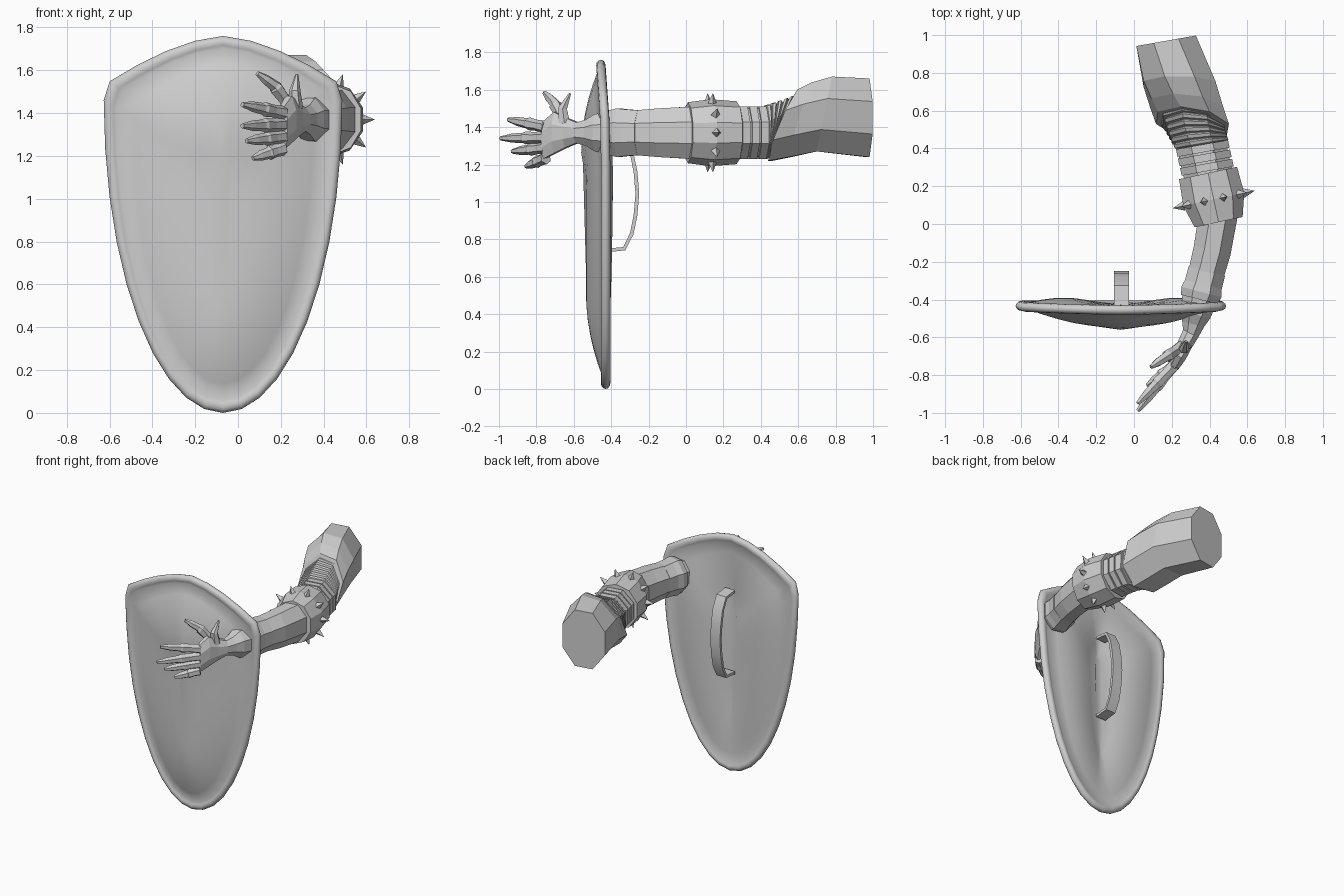
import bpy
import bmesh
from math import cos, sin, pi, radians, atan2
from mathutils import Matrix, Vector

default_cube = bpy.data.objects.get("Cube")
if default_cube:
    bpy.data.objects.remove(default_cube)

grey = (0.62, 0.62, 0.62, 1)
material = bpy.data.materials.new("plain grey")
material.use_nodes = True
material.diffuse_color = grey
material.node_tree.nodes["Principled BSDF"].inputs["Base Color"].default_value = grey

side_axis = Vector((1, 0, 0))
up_axis = Vector((0, 0, 1))


def finish(name, mesh_builder, smooth_angle=None):
    bmesh.ops.recalc_face_normals(mesh_builder, faces=mesh_builder.faces)
    mesh = bpy.data.meshes.new(name)
    mesh_builder.to_mesh(mesh)
    mesh_builder.free()
    mesh.materials.append(material)
    part = bpy.data.objects.new(name, mesh)
    bpy.context.collection.objects.link(part)
    if smooth_angle:
        bpy.ops.object.select_all(action='DESELECT')
        part.select_set(True)
        bpy.context.view_layer.objects.active = part
        bpy.ops.object.shade_smooth_by_angle(angle=radians(smooth_angle))


def skin(name, rings, smooth_angle=None):
    """Bridge equal point rings and cap both ends."""
    builder = bmesh.new()
    rows = [[builder.verts.new(point) for point in ring] for ring in rings]
    count = len(rows[0])
    for row, following in zip(rows, rows[1:]):
        for i in range(count):
            j = (i + 1) % count
            builder.faces.new((row[i], row[j], following[j], following[i]))
    builder.faces.new(rows[0])
    builder.faces.new(rows[-1])
    finish(name, builder, smooth_angle)


def polygon(centre, across, upward, sides):
    """Regular ring whose flat sides touch the two half-size vectors."""
    corner = 1 / cos(pi / sides)
    angles = [(i + 0.5) * 2 * pi / sides for i in range(sides)]
    return [centre + corner * (across * cos(angle) + upward * sin(angle)) for angle in angles]


def tube(name, points, sizes, upward, sides, smooth_angle=None):
    """Sweep a polygon along points; each size is (across, upward)."""
    points = [Vector(point) for point in points]
    rings = []
    for i, (point, (width, height)) in enumerate(zip(points, sizes)):
        tangent = points[min(i + 1, len(points) - 1)] - points[max(i - 1, 0)]
        across = tangent.cross(upward).normalized()
        rings.append(polygon(point, across * width,
                             across.cross(tangent).normalized() * height, sides))
    skin(name, rings, smooth_angle)


# Arm centreline from knuckles to shoulder, seen from above
spine = [(0.2, -0.77), (0.3, -0.58), (0.45, 0), (0.36, 0.42), (0.3, 0.55), (0.17, 0.97)]
arm_height = 1.37


def spine_at(y):
    """Centreline x and the turn of the cross-section at y."""
    for (x_start, y_start), (x_end, y_end) in zip(spine, spine[1:]):
        if y <= y_end:
            break
    slope = (x_end - x_start) / (y_end - y_start)
    return x_start + slope * (y - y_start), -atan2(slope, 1)


def section(y, width, height, z=arm_height, lean=0, turn=None, sides=8):
    x, spine_turn = spine_at(y)
    angle = spine_turn if turn is None else radians(turn)
    across = Vector((cos(angle), sin(angle), 0))
    forward = up_axis.cross(across)
    return polygon(Vector((x, y, z)), across * width, up_axis * height + forward * lean, sides)


# Shield outline: elliptical sides below, a low pointed arch above
shield_x = -0.07
shield_half = 0.557
corner_z = 1.46
arch_steps = 4
side_steps = 10
half_outline = []
for i in range(1, arch_steps + 1):
    share = 0.95 * i / arch_steps
    half_outline.append((shield_half * share, 1.53 + 0.23 * (1 - share ** 1.6)))
for i in range(side_steps):
    angle = i / side_steps * pi / 2
    half_outline.append((shield_half * cos(angle), corner_z * (1 - sin(angle))))
outline = [(0, 1.76)] + half_outline + [(0, 0)]
outline += [(-x, z) for x, z in reversed(half_outline)]


def shield_ring(inset, depth, side_bulge=0):
    ring = []
    for x, z in outline:
        rim_y = -0.43 - 0.07 * max(0, z - 1.4)
        ring.append((shield_x + x * (1 - inset / shield_half),
                     rim_y + depth + side_bulge * abs(x) / shield_half,
                     0.9 + (z - 0.9) * (1 - inset / 0.9)))
    return ring


# Shield: hollow back, round rim and domed front
face_steps = 6
shares = [i / face_steps for i in range(face_steps + 1)]
shield_rings = []
for share in reversed(shares):
    shield_rings.append(shield_ring(0.06 + 0.46 * share, 0.015 - 0.03 * share,
                                    0.04 * sin(pi * share)))
for i in range(-4, 5):
    angle = radians(30 * i)
    shield_rings.append(shield_ring(0.03 - 0.03 * cos(angle), -0.025 * sin(angle)))
for share in shares:
    shield_rings.append(shield_ring(0.06 + 0.46 * share, -0.015 - 0.09 * share * (2 - share)))
skin("shield", shield_rings, 60)

# Shield handle: bowed strap mirrored about its middle
grip_middle = 1.045
lower_grip = [(-0.43, 0.74), (-0.33, 0.75), (-0.29, 0.83), (-0.27, 0.93)]
grip = lower_grip + [(-0.26, grip_middle)]
grip += [(y, 2 * grip_middle - z) for y, z in reversed(lower_grip)]
tube("shield_handle", [(-0.066, y, z) for y, z in grip], [(0.01, 0.04)] * len(grip),
     side_axis, 4, 40)

# Upper arm, leaning more towards its slanted elbow opening
shoulder_y = 0.97
upper_arm = []
for y, width, height, z in ((0.53, 0.19, 0.19, 1.41), (0.62, 0.19, 0.2, 1.44),
                            (0.74, 0.19, 0.2, 1.47), (shoulder_y, 0.16, 0.21, 1.45)):
    below = shoulder_y - y
    upper_arm.append(section(y, width, height, z, 0.18 * below, 10 - 45 * below))
skin("upper_arm", upper_arm)

# Elbow bellows: stepped ridges fanning into the opening
ridges = 6
bellows = []
for i in range(ridges):
    for offset, swell in ((0, 0), (0.2, 0.012), (0.7, 0.012), (0.9, 0)):
        share = (i + offset) / ridges
        bellows.append(section(0.42 + 0.12 * share, 0.13 + 0.02 * share + swell,
                               0.13 + 0.03 * share + swell, arm_height + 0.04 * share,
                               0.08 * share, 10 - 20 * share))
skin("elbow_bellows", bellows)

# Elbow sleeve and straps
skin("elbow_sleeve", [section(y, 0.13, 0.13, turn=10) for y in (0.24, 0.44)])
for i in range(3):
    middle = 0.3 + 0.05 * i
    skin(f"elbow_strap_{i + 1}",
         [section(middle + edge, 0.14, 0.14, turn=10) for edge in (-0.02, 0.02)])

# Bracer with a ring of spikes
spike_count = 10
skin("bracer", [section(y, width, height, sides=spike_count) for y, width, height in
                ((0.01, 0.13, 0.155), (0.13, 0.165, 0.17), (0.27, 0.157, 0.16))])
spikes = bmesh.new()
spike_y = 0.13
spike_x, bracer_turn = spine_at(spike_y)
bracer_centre = Vector((spike_x, spike_y, arm_height))
bracer_across = Vector((cos(bracer_turn), sin(bracer_turn), 0))
for i in range(spike_count):
    angle = 2 * pi * i / spike_count
    outward = bracer_across * cos(angle) + up_axis * sin(angle)
    place = Matrix.Translation(bracer_centre + outward * 0.19)
    aim = outward.to_track_quat('Z', 'Y').to_matrix().to_4x4()
    bmesh.ops.create_cone(spikes, cap_ends=True, segments=4, radius1=0.026, radius2=0.001,
                          depth=0.06, matrix=place @ aim)
finish("bracer_spikes", spikes)

# Forearm, glove cuff and palm
limbs = {
    "forearm": ((0.03, 0.11, 0.14), (-0.14, 0.1, 0.13), (-0.26, 0.095, 0.12)),
    "glove_cuff": ((-0.25, 0.1, 0.12), (-0.32, 0.1, 0.125), (-0.36, 0.11, 0.13),
                   (-0.4, 0.1, 0.12)),
    "palm": ((-0.39, 0.095, 0.11), (-0.48, 0.08, 0.1), (-0.53, 0.06, 0.07),
             (-0.58, 0.045, 0.055), (-0.64, 0.04, 0.08), (-0.7, 0.04, 0.11),
             (-0.76, 0.03, 0.1, 1.33)),
}
for name, sections in limbs.items():
    skin(name, [section(*values) for values in sections])


# Fingers: tapered tubes with a thicker middle joint
def finger(name, knuckle, tip, raised=0):
    knuckle, tip = Vector(knuckle), Vector(tip)
    joint = knuckle.lerp(tip, 0.5) + up_axis * raised
    path = [knuckle, knuckle.lerp(joint, 0.5), knuckle.lerp(joint, 0.9), joint,
            joint.lerp(tip, 0.5), tip]
    tube(name, path, [(r, r) for r in (0.03, 0.026, 0.03, 0.024, 0.021, 0.01)], up_axis, 6)


finger_tips = {
    "index_finger": (0.02, -0.95, 1.44),
    "middle_finger": (0.02, -0.99, 1.34),
    "ring_finger": (0.04, -0.93, 1.27),
    "little_finger": (0.07, -0.855, 1.19),
}
for i, (name, tip) in enumerate(finger_tips.items()):
    finger(name, (0.21, -0.75, 1.4 - 0.055 * i), tip)
finger("thumb", (0.25, -0.65, 1.42), (0.09, -0.757, 1.585), 0.025)

# Small flared plate at the thumb root
tube("thumb_plate", [(0.27, -0.65, 1.42), (0.265, -0.66, 1.5), (0.275, -0.62, 1.58)],
     [(r, r) for r in (0.03, 0.024, 0.006)], side_axis, 6)
